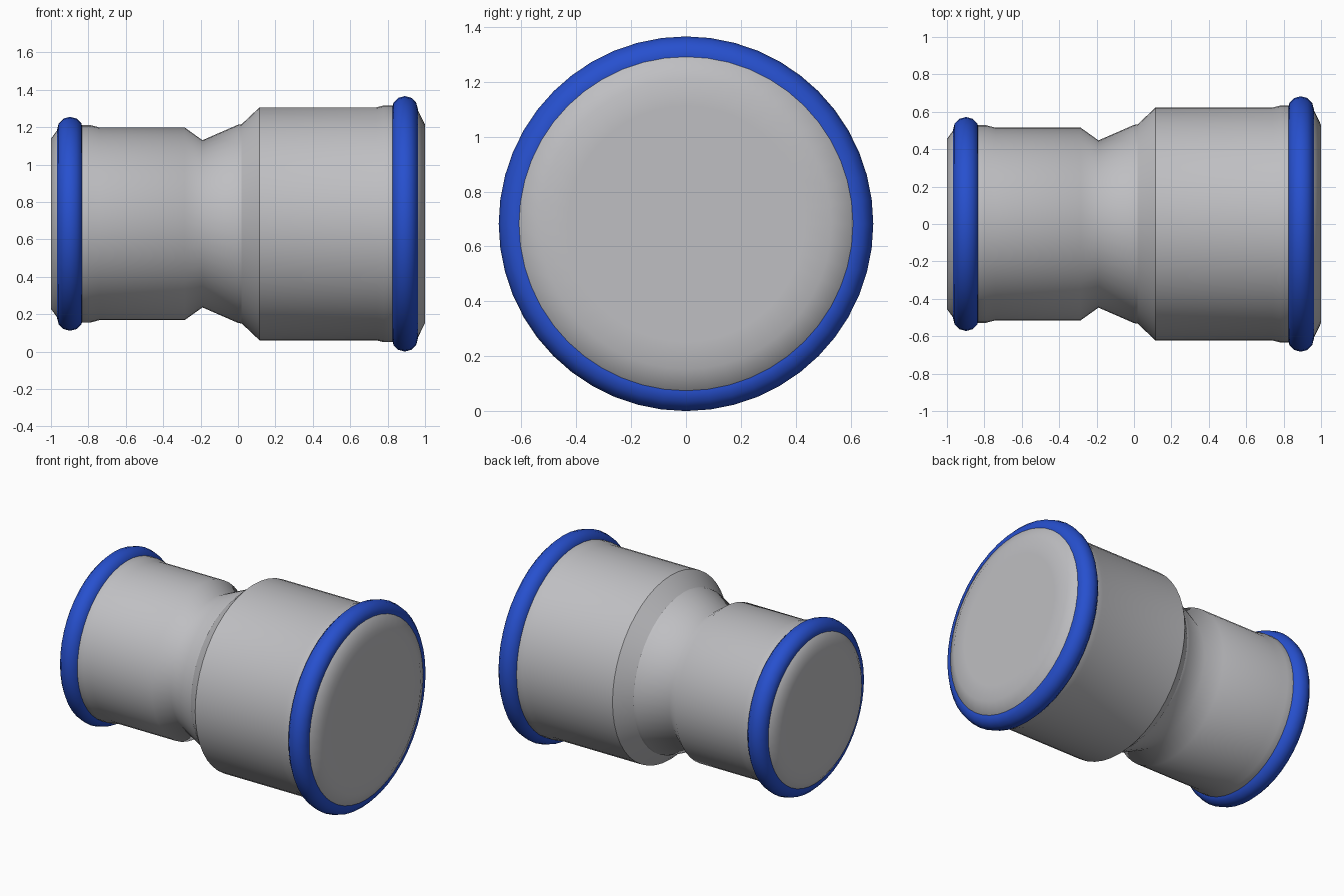
import bpy, math

cube = bpy.data.objects.get("Cube")
if cube:
    bpy.data.objects.remove(cube, do_unlink=True)

SEGMENTS = 48
AXIS_Z = 0.683


def material(name, rgb):
    m = bpy.data.materials.new(name)
    m.use_nodes = True
    m.diffuse_color = (*rgb, 1)
    m.node_tree.nodes["Principled BSDF"].inputs["Base Color"].default_value = (*rgb, 1)
    return m


steel = material("satin steel grey", (0.52, 0.52, 0.54))
blue = material("seal blue", (0.02, 0.08, 0.62))


def lathe(name, profile, mat, closed=False, creases=()):
    """Spin (x, radius) points around the x axis; open profiles get end caps."""
    verts, faces = [], []
    for x, r in profile:
        for i in range(SEGMENTS):
            a = math.tau * i / SEGMENTS
            verts.append((x, r * math.cos(a), AXIS_Z + r * math.sin(a)))
    n = len(profile)
    for k in range(n if closed else n - 1):
        a, b = k * SEGMENTS, (k + 1) % n * SEGMENTS
        for i in range(SEGMENTS):
            j = (i + 1) % SEGMENTS
            faces.append((a + i, a + j, b + j, b + i))
    if not closed:
        faces.append(tuple(reversed(range(SEGMENTS))))
        faces.append(tuple(range((n - 1) * SEGMENTS, n * SEGMENTS)))
    mesh = bpy.data.meshes.new(name)
    mesh.from_pydata(verts, [], faces)
    mesh.flip_normals()
    mesh.materials.append(mat)
    mesh.shade_smooth()
    # Keep the chosen profile points as hard edges
    for e in mesh.edges:
        k, m = (v // SEGMENTS for v in e.vertices)
        e.use_edge_sharp = k == m and k in creases
    mesh.validate()
    obj = bpy.data.objects.new(name, mesh)
    bpy.context.collection.objects.link(obj)
    return obj


# Reducing pipe body, small socket to large socket
body = [(-1, 0.36), (-1, 0.455), (-0.965, 0.503), (-0.94, 0.528),
        (-0.79, 0.528), (-0.74, 0.515), (-0.285, 0.515), (-0.19, 0.447),
        (0.0, 0.53), (0.02, 0.533), (0.115, 0.623), (0.74, 0.623),
        (0.78, 0.633), (0.93, 0.633), (0.962, 0.608), (1, 0.53), (1, 0.43)]
lathe("pipe_body", body, steel, creases=(9, 10))


# Rounded seal ring around each socket mouth
def seal_ring(name, x, radius, thick=0.07, sides=12):
    ring = [(x - thick * math.cos(math.tau * i / sides),
             radius + thick * math.sin(math.tau * i / sides)) for i in range(sides)]
    lathe(name, ring, blue, closed=True)


seal_ring("small_seal_ring", -0.898, 0.502)
seal_ring("large_seal_ring", 0.892, 0.613)
